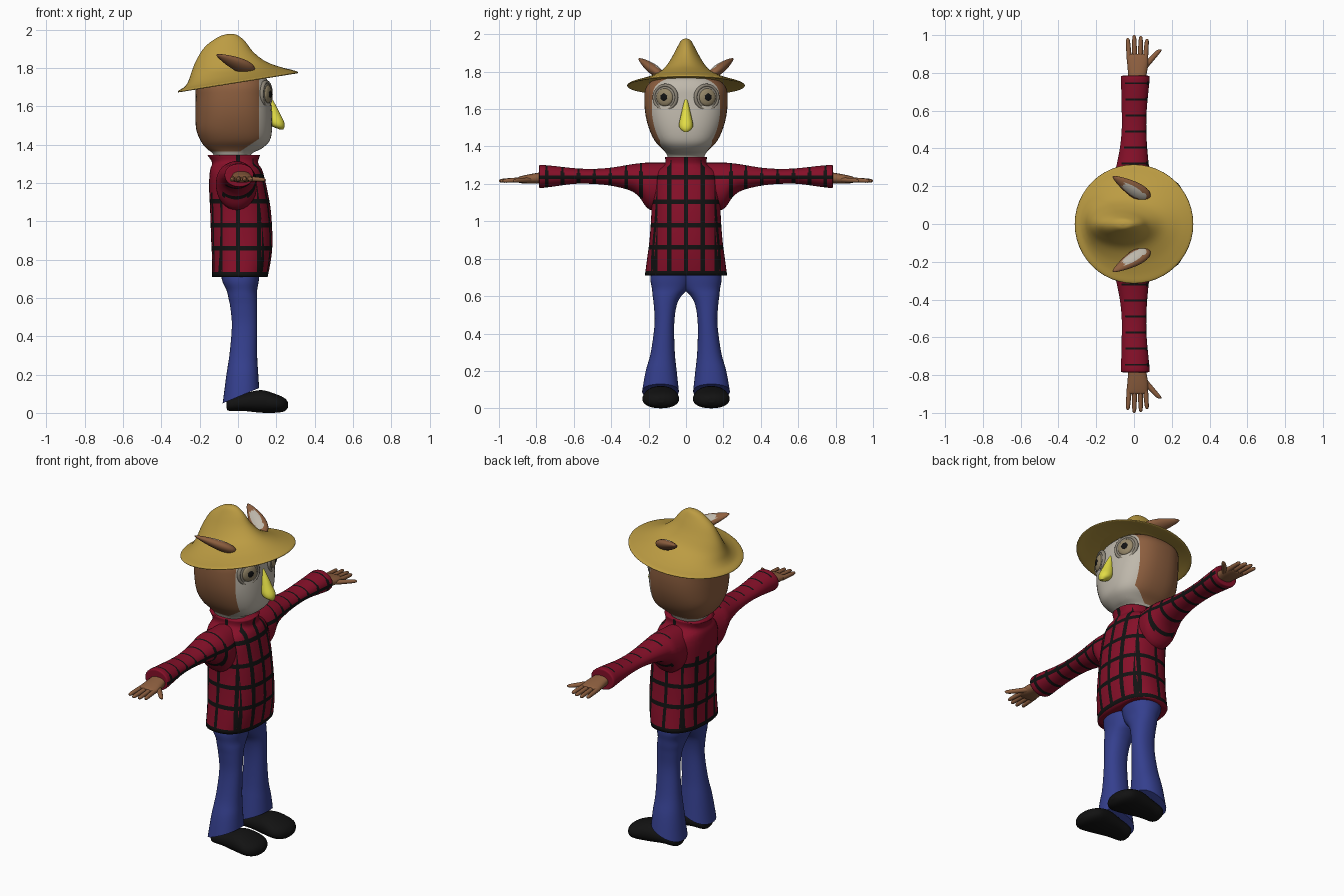
import bpy, bmesh, math
from mathutils import Vector, Matrix

if "Cube" in bpy.data.objects:
    bpy.data.objects.remove(bpy.data.objects["Cube"])


def material(name, rgb):
    m = bpy.data.materials.new(name)
    m.diffuse_color = (*rgb, 1)
    m.use_nodes = True
    m.node_tree.nodes["Principled BSDF"].inputs["Base Color"].default_value = m.diffuse_color
    return m


BROWN = material("brown feathers", (0.27, 0.115, 0.05))
STRAW = material("straw", (0.50, 0.33, 0.055))
PALE = material("pale face", (0.52, 0.48, 0.41))
RED = material("red cloth", (0.24, 0.005, 0.022))
BLACK = material("black", (0.006, 0.006, 0.006))
BLUE = material("blue denim", (0.035, 0.05, 0.27))
YELLOW = material("yellow beak", (0.76, 0.72, 0.06))
RING = material("grey eye ring", (0.27, 0.24, 0.19))
TAN = material("tan eye", (0.30, 0.24, 0.14))


def finish(name, bm, mats, rule=None, planes=()):
    """Cut along planes, colour faces by rule, make a smooth object."""
    for co, no in planes:
        bmesh.ops.bisect_plane(bm, geom=bm.verts[:] + bm.edges[:] + bm.faces[:],
                               plane_co=co, plane_no=no, dist=1e-5)
    bmesh.ops.recalc_face_normals(bm, faces=bm.faces)
    for f in bm.faces:
        f.smooth = len(f.verts) < 12
        if rule:
            f.material_index = int(rule(f.calc_center_median(), f.normal))
    me = bpy.data.meshes.new(name)
    bm.to_mesh(me)
    bm.free()
    for m in mats:
        me.materials.append(m)
    ob = bpy.data.objects.new(name, me)
    bpy.context.collection.objects.link(ob)
    return ob


def spline(rows, sub):
    """Catmull-Rom through the rows."""
    out = []
    for i in range(len(rows) - 1):
        p = [rows[max(0, min(len(rows) - 1, i + k))] for k in (-1, 0, 1, 2)]
        for j in range(sub):
            t = j / sub
            out.append([0.5 * (2 * b + (c - a) * t + (2 * a - 5 * b + 4 * c - d) * t * t
                               + (3 * b - a - 3 * c + d) * t ** 3) for a, b, c, d in zip(*p)])
    return out + [list(rows[-1])]


def loft(rows, axis="z", power=2.0, seg=32, sub=4, side=1, warp=None):
    """Rows are (along, centre a, centre b, radius a, radius b)."""
    bm = bmesh.new()
    rings = []
    for t, a, b, ra, rb in spline(rows, sub):
        ring = []
        for k in range(seg):
            c, s = math.cos(2 * math.pi * k / seg), math.sin(2 * math.pi * k / seg)
            u = a + ra * math.copysign(abs(c) ** (2 / power), c)
            v = b + rb * math.copysign(abs(s) ** (2 / power), s)
            p = Vector({"x": (t, u, v), "y": (u, t, v), "z": (u, v, t)}[axis])
            if warp:
                p = warp(p)
            p.y *= side
            ring.append(bm.verts.new(p))
        rings.append(ring)
    for r0, r1 in zip(rings, rings[1:]):
        for k in range(seg):
            n = (k + 1) % seg
            bm.faces.new((r0[k], r0[n], r1[n], r1[k]))
    bm.faces.new(rings[0])
    bm.faces.new(rings[-1])
    return bm


def ball(matrix, seg=28):
    bm = bmesh.new()
    bmesh.ops.create_uvsphere(bm, u_segments=seg, v_segments=seg // 2, radius=1, matrix=matrix)
    return bm


def near(v, lines, w):
    return any(abs(v - q) < w for q in lines)


def cuts(axis, lines, w):
    """Pairs of cutting planes along both edges of each stripe."""
    no = Vector([i == axis for i in range(3)])
    return [(no * (q + e), no) for q in lines for e in (-w, w)]


# Shirt body with plaid bands
ZL, YL, XL, W = (0.722, 0.86, 0.98, 1.105, 1.235), (-0.165, -0.09, 0, 0.09, 0.165), (-0.09, 0, 0.11), 0.012


def plaid(c, n):
    if (c.x < -0.05 and c.z > 1.15) or abs(n.z) > 0.8:
        return False
    return near(c.z, ZL, W) or (near(c.y, YL, W) if abs(n.x) > abs(n.y) else near(c.x, XL, W * 0.8))


body = [(0.71, -0.135, 0.155, 0.22), (0.8, -0.135, 0.172, 0.208), (0.9, -0.14, 0.18, 0.195),
        (1.05, -0.145, 0.172, 0.185), (1.15, -0.15, 0.155, 0.188), (1.22, -0.15, 0.14, 0.188),
        (1.27, -0.145, 0.125, 0.165), (1.305, -0.135, 0.105, 0.115), (1.345, -0.16, 0.115, 0.112)]
finish("shirt_body", loft([(z, (a + b) / 2, 0, (b - a) / 2, r) for z, a, b, r in body], power=2.4, seg=48),
       [RED, BLACK], plaid, cuts(2, ZL, W) + cuts(1, YL, W) + cuts(0, XL, W * 0.8))

# Head with pale face in front and brown behind
head = [(1.30, -0.03, 0, 0.09, 0.09), (1.35, -0.03, 0, 0.10, 0.10), (1.38, -0.02, 0, 0.145, 0.12),
        (1.42, -0.015, 0, 0.18, 0.16), (1.48, -0.02, 0, 0.198, 0.192), (1.56, -0.022, 0, 0.2, 0.215),
        (1.65, -0.026, 0, 0.195, 0.223), (1.72, -0.03, 0, 0.19, 0.212), (1.77, -0.03, 0, 0.15, 0.15),
        (1.80, -0.03, 0, 0.04, 0.04)]
finish("head", loft(head, power=2.5, seg=48), [BROWN, PALE],
       lambda c, n: c.z < 1.365 or c.x > 0.11 - max(0, 1.43 - c.z) * 1.5,
       [((0.11, 0, 0), (1, 0, 0)), ((0.11, 0, 1.43), (1, 0, -1.5)), ((0, 0, 1.365), (0, 0, 1))])

# Beak
finish("beak", loft([(1.478, 0.228, 0, 0.008, 0.01), (1.495, 0.211, 0, 0.032, 0.032),
                     (1.52, 0.2, 0, 0.040, 0.037), (1.56, 0.186, 0, 0.034, 0.029),
                     (1.60, 0.175, 0, 0.025, 0.02), (1.65, 0.162, 0, 0.01, 0.008)], seg=20), [YELLOW])


# Straw hat: pinched crown, wide brim tilted up at the front
def tilt(p):
    p.z += 0.16 * p.x
    return p


hat = [(1.985, -0.06, 0, 0.006, 0.004), (1.975, -0.06, 0, 0.05, 0.026), (1.935, -0.07, 0, 0.105, 0.05),
       (1.87, -0.07, 0, 0.15, 0.085), (1.81, -0.05, 0, 0.195, 0.13), (1.77, -0.02, 0, 0.24, 0.195),
       (1.745, 0, 0, 0.28, 0.26), (1.731, 0, 0, 0.31, 0.309), (1.722, 0, 0, 0.309, 0.308),
       (1.733, 0, 0, 0.27, 0.25), (1.745, -0.02, 0, 0.2, 0.2)]
finish("straw_hat", loft(hat, seg=48, warp=tilt), [STRAW])


# Trouser hems rise towards the front
def hem(p):
    k = max(0, min(1, (0.26 - p.z) / 0.16))
    p.z += 0.42 * (p.x - 0.015) * k
    return p


LEG = [(0.09, -0.08, 0.11, 0.038, 0.235), (0.2, -0.062, 0.105, 0.05, 0.215), (0.3, -0.045, 0.10, 0.06, 0.188),
       (0.45, -0.032, 0.10, 0.063, 0.168), (0.55, -0.04, 0.10, 0.05, 0.172), (0.6, -0.05, 0.10, 0.025, 0.178),
       (0.64, -0.06, 0.10, -0.01, 0.182), (0.70, -0.085, 0.11, -0.03, 0.19), (0.8, -0.09, 0.12, -0.03, 0.17)]
ARM = [(0.06, -0.10, 0.08, 1.06, 1.312), (0.19, -0.115, 0.10, 1.06, 1.314), (0.25, -0.11, 0.09, 1.13, 1.31),
       (0.30, -0.095, 0.08, 1.165, 1.303), (0.4, -0.075, 0.07, 1.19, 1.287), (0.5, -0.065, 0.065, 1.2, 1.28),
       (0.6, -0.065, 0.067, 1.2, 1.284), (0.7, -0.067, 0.076, 1.187, 1.295), (0.775, -0.07, 0.083, 1.178, 1.301),
       (0.785, -0.06, 0.074, 1.187, 1.292)]
SHOE = [(-0.06, 0.135, 0.04, 0.025, 0.015), (-0.045, 0.135, 0.045, 0.055, 0.035), (0.03, 0.135, 0.055, 0.07, 0.045),
        (0.12, 0.135, 0.06, 0.088, 0.059), (0.2, 0.135, 0.049, 0.098, 0.048), (0.243, 0.135, 0.043, 0.068, 0.034),
        (0.262, 0.135, 0.042, 0.018, 0.012)]
PALM = [(0.75, 0.015, 1.235, 0.045, 0.03), (0.80, 0.018, 1.23, 0.05, 0.028), (0.85, 0.02, 1.225, 0.056, 0.024),
        (0.89, 0.018, 1.222, 0.055, 0.017), (0.90, 0.018, 1.222, 0.045, 0.01)]
RINGS = (0.24, 0.32, 0.405, 0.49, 0.575, 0.66, 0.745)


def box_rows(rows):
    return [(t, (a + b) / 2, (c + d) / 2, (b - a) / 2, (d - c) / 2) for t, a, b, c, d in rows]


for side, tag in ((1, "left"), (-1, "right")):
    # Trouser leg and shoe
    finish(tag + "_trouser_leg", loft(box_rows(LEG), side=side, warp=hem, power=2.2), [BLUE])
    finish(tag + "_shoe", loft(SHOE, "x", side=side, power=2.2), [BLACK])

    # Sleeve with plaid bands on the front and underside
    def sleeve_rule(c, n):
        if n.x < -0.55 or abs(n.y) > 0.8:
            return False
        w = 0.005 if n.z > 0.6 else 0.01
        return near(abs(c.y), RINGS, w) or (n.x > 0.3 and abs(c.z - 1.235) < 0.01)

    rings = [side * q for q in RINGS]
    finish(tag + "_sleeve", loft(box_rows(ARM), "y", side=side), [RED, BLACK], sleeve_rule,
           cuts(1, rings, 0.01) + cuts(1, rings, 0.005) + cuts(2, (1.235,), 0.01))

    # Hand: palm, four fingers and a thumb
    finish(tag + "_palm", loft(PALM, "y", side=side, power=2.4, seg=24), [BROWN])
    digits = [(0.87, -0.025, 0.985, -0.033), (0.87, 0.004, 1.0, 0.001), (0.87, 0.033, 0.995, 0.036),
              (0.87, 0.06, 0.98, 0.069), (0.82, 0.045, 0.925, 0.138)]
    for i, (y0, x0, y1, x1) in enumerate(digits):
        rows = [(y0 + (y1 - y0) * t, x0 + (x1 - x0) * t, 1.222 - 0.006 * t, r * (1.5 if i == 4 else 1), r)
                for t, r in ((0, 0.014), (0.5, 0.0125), (0.9, 0.010), (1, 0.003))]
        finish(tag + ("_thumb" if i == 4 else "_finger_%d" % (i + 1)),
               loft(rows, "y", side=side, seg=12, sub=3), [BROWN])

    # Eye: ring, socket disc, eyeball and pupil, turned slightly outward
    turn = Matrix.Translation((0.146, side * 0.11, 1.663)) @ Matrix.Rotation(side * 0.38, 4, "Z")

    def disc(name, x, depth, r, mat):
        finish(tag + name, ball(turn @ Matrix.Translation((x, 0, 0)) @ Matrix.Diagonal((depth, r, r, 1))), [mat])

    disc("_eye_socket", 0, 0.016, 0.066, RING)
    disc("_eyeball", 0.01, 0.016, 0.047, TAN)
    disc("_pupil", 0.023, 0.006, 0.02, BLACK)
    rim = bmesh.new()
    pts = [[rim.verts.new(turn @ Vector((0.012 * math.sin(v), (0.064 + 0.009 * math.cos(v)) * math.cos(u),
                                         (0.064 + 0.009 * math.cos(v)) * math.sin(u))))
            for v in [math.tau * j / 10 for j in range(10)]] for u in [math.tau * i / 36 for i in range(36)]]
    for i in range(36):
        for j in range(10):
            a, b, k = pts[i], pts[(i + 1) % 36], (j + 1) % 10
            rim.faces.new((a[j], b[j], b[k], a[k]))
    finish(tag + "_eye_rim", rim, [RING])

    # Ear: pointed leaf sweeping back and out, pale on the inner side
    u = Vector((-0.19, side * 0.115, 0.085)).normalized()
    w = Vector((0.2, -side * 0.65, 0.7))
    w = (w - u * w.dot(u)).normalized()
    v = w.cross(u)
    mid = Vector((-0.015, side * 0.193, 1.826))
    ear = ball(Matrix.Identity(4))
    for p in ear.verts:
        x, y, z = p.co
        k = 1 - 0.45 * x
        p.co = mid + u * 0.122 * x + v * 0.042 * k * y + w * 0.026 * k * z

    def inner(c, n, mid=mid, u=u, v=v, w=w):
        d = c - mid
        return d.dot(w) > 0 and ((d.dot(u) + 0.02) / 0.075) ** 2 + (d.dot(v) / 0.03) ** 2 < 1

    finish(tag + "_ear", ear, [BROWN, PALE], inner)
